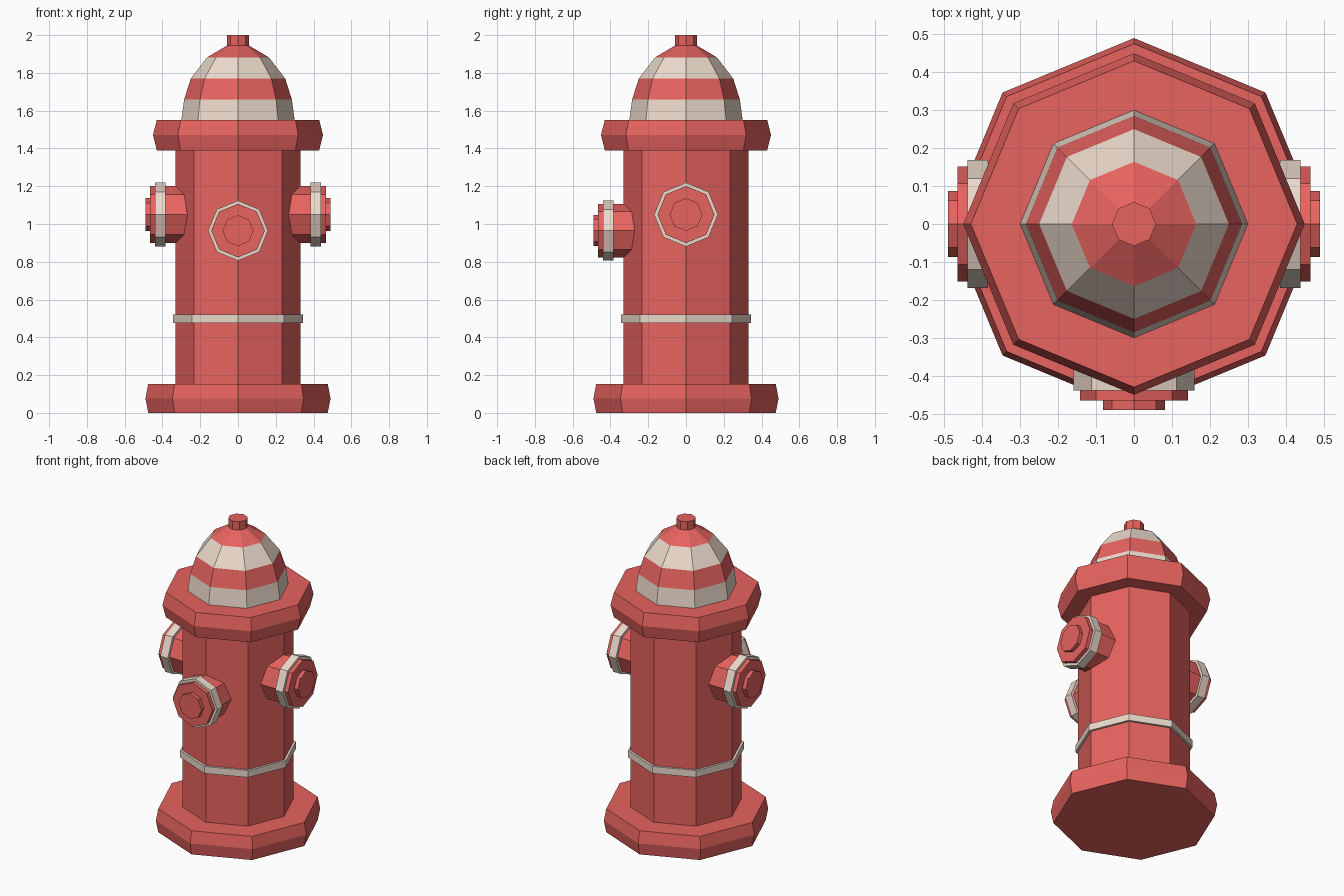
import bpy, bmesh
from math import cos, sin, pi
from mathutils import Matrix

if "Cube" in bpy.data.objects:
    bpy.data.objects.remove(bpy.data.objects["Cube"])

SIDES = 8


def material(name, color):
    m = bpy.data.materials.new(name)
    m.diffuse_color = (*color, 1)
    m.use_nodes = True
    m.node_tree.nodes["Principled BSDF"].inputs["Base Color"].default_value = m.diffuse_color
    return m


RED = material("red_paint", (0.80, 0.125, 0.115))
CREAM = material("cream_paint", (0.84, 0.70, 0.60))


def lathe(name, profile, bands=(0,), matrix=Matrix()):
    """Octagonal solid from (radius, height) points; bands gives 0 red / 1 cream per segment."""
    bm = bmesh.new()
    rings = [[bm.verts.new((r * cos(2 * pi * i / SIDES), r * sin(2 * pi * i / SIDES), z))
              for i in range(SIDES)] for r, z in profile]
    for k, (low, high) in enumerate(zip(rings, rings[1:])):
        for i in range(SIDES):
            j = (i + 1) % SIDES
            face = bm.faces.new((low[i], low[j], high[j], high[i]))
            face.material_index = bands[k % len(bands)]
    for ring, band in ((rings[0][::-1], bands[0]), (rings[-1], bands[-1])):
        bm.faces.new(ring).material_index = band
    bm.transform(matrix)
    bmesh.ops.recalc_face_normals(bm, faces=bm.faces)
    mesh = bpy.data.meshes.new(name)
    bm.to_mesh(mesh)
    bm.free()
    mesh.materials.append(RED)
    mesh.materials.append(CREAM)
    obj = bpy.data.objects.new(name, mesh)
    bpy.context.collection.objects.link(obj)
    return obj


# Main column, foot and collar
lathe("base_flange", [(0.475, 0), (0.49, 0.077), (0.475, 0.153)])
lathe("barrel", [(0.33, 0.14), (0.33, 1.41)])
lathe("barrel_band", [(0.345, 0.475), (0.345, 0.52)], (1,))
lathe("collar", [(0.43, 1.39), (0.45, 1.47), (0.43, 1.55)])

# Striped dome and top nut
lathe("dome", [(0.30, 1.55), (0.285, 1.66), (0.25, 1.77), (0.164, 1.882), (0.058, 1.945)],
      (1, 0, 1, 0))
lathe("top_nut", [(0.058, 1.93), (0.058, 2.0)])


# Hose outlets: neck, cream ring, cap and bolt along one horizontal direction
def outlet(name, turn, z, s):
    m = Matrix.Translation((0, 0, z)) @ Matrix.Rotation(turn, 4, "Z") @ Matrix.Rotation(pi / 2, 4, "Y")
    lathe(name + "_cap", [(0.151 * s, 0.2), (0.151 * s, 0.465)], (0,), m)
    lathe(name + "_ring", [(0.169 * s, 0.385), (0.169 * s, 0.439)], (1,), m)
    lathe(name + "_bolt", [(0.087 * s, 0.45), (0.087 * s, 0.49)], (0,), m)


outlet("right_outlet", 0, 1.05, 1)
outlet("left_outlet", pi, 1.05, 1)
outlet("front_outlet", -pi / 2, 0.965, 0.94)
